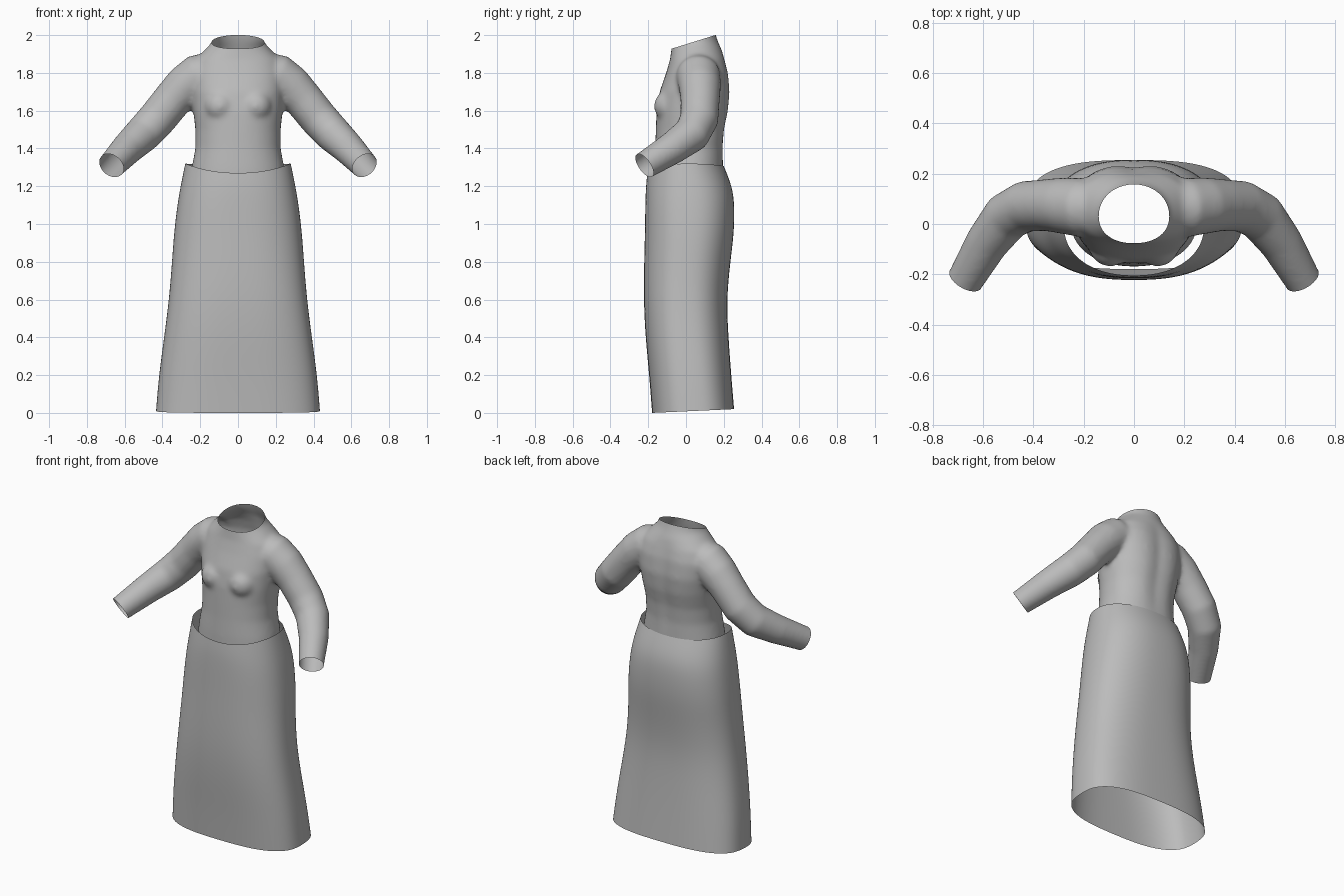
import bpy, bmesh, math
from mathutils import Vector

if "Cube" in bpy.data.objects:
    bpy.data.objects.remove(bpy.data.objects["Cube"])

cloth = bpy.data.materials.new("grey_cloth")
cloth.use_nodes = True
cloth.diffuse_color = (0.5, 0.5, 0.5, 1)
cloth.node_tree.nodes["Principled BSDF"].inputs["Base Color"].default_value = (0.5, 0.5, 0.5, 1)

SEG = 40


def power(v, n):
    return math.copysign(abs(v) ** (2 / n), v)


def oval(z, half_width, front, back, n, groove=0):
    """Rounded-box ring at height z, with an optional hollow along the spine."""
    ring = []
    for i in range(SEG):
        a = 2 * math.pi * i / SEG
        x = half_width * power(math.cos(a), n)
        y = (front + back) / 2 + (back - front) / 2 * power(math.sin(a), n)
        if math.sin(a) > 0:
            y -= groove * math.exp(-(x / 0.05) ** 2)
        ring.append(Vector((x, y, z)))
    return ring


def loft(bm, rings, capped):
    rows = [[bm.verts.new(p) for p in ring] for ring in rings]
    for lo, hi in zip(rows, rows[1:]):
        for i in range(len(lo)):
            j = (i + 1) % len(lo)
            bm.faces.new((lo[i], lo[j], hi[j], hi[i]))
    if capped:
        bm.faces.new(rows[0][::-1])
        bm.faces.new(rows[-1])


def make_object(name, bm):
    bmesh.ops.recalc_face_normals(bm, faces=bm.faces)
    mesh = bpy.data.meshes.new(name)
    bm.to_mesh(mesh)
    bm.free()
    mesh.materials.append(cloth)
    mesh.shade_smooth()
    obj = bpy.data.objects.new(name, mesh)
    bpy.context.scene.collection.objects.link(obj)
    return obj


# Skirt: height, half width, front, back, squareness
skirt_rows = [
    (0.0, .435, -.18, .255, 2.8), (0.2, .42, -.195, .24, 2.7),
    (0.4, .392, -.215, .225, 2.6), (0.6, .366, -.225, .215, 2.5),
    (0.8, .35, -.222, .235, 2.4), (0.95, .34, -.218, .255, 2.4),
    (1.1, .322, -.216, .258, 2.4), (1.2, .305, -.213, .245, 2.3),
    (1.32, .28, -.205, .2, 2.2)]
bm = bmesh.new()
rings = [oval(*row) for row in skirt_rows]
for p in rings[0]:                      # hem rises slightly at the back
    p.z = 0.02 * (p.y + 0.18) / 0.435
for i, p in enumerate(rings[-1]):       # waistband dips at the front
    s = math.sin(2 * math.pi * i / SEG)
    p.z -= (0.05 if s < 0 else 0.012) * s * s
loft(bm, rings, False)
skirt = make_object("skirt", bm)
sub = skirt.modifiers.new("smooth", 'SUBSURF')
sub.levels = sub.render_levels = 2

# Bodice torso: height, half width, front, back, squareness, spine hollow
torso_rows = [
    (1.15, .265, -.17, .2, 2.2, 0), (1.3, .245, -.168, .2, 2.2, .004),
    (1.4, .226, -.163, .2, 2.2, .01), (1.5, .226, -.16, .21, 2.2, .015),
    (1.6, .237, -.156, .23, 2.3, .015), (1.7, .245, -.14, .238, 2.4, .015),
    (1.8, .245, -.105, .228, 2.4, .012), (1.87, .225, -.085, .208, 2.3, .006),
    (1.92, .178, -.078, .19, 2.1, 0), (1.96, .14, -.074, .172, 2, 0),
    (2.0, .13, -.07, .158, 2, 0), (2.08, .128, -.07, .14, 2, 0)]
bm = bmesh.new()
loft(bm, [oval(*row) for row in torso_rows], True)

# Sleeve centre line with radius
sleeve_path = [
    ((.12, .065, 1.82), .095), ((.205, .065, 1.785), .118),
    ((.28, .073, 1.73), .112), ((.345, .075, 1.66), .104),
    ((.43, .07, 1.555), .102), ((.505, .03, 1.475), .098),
    ((.585, -.075, 1.4), .086), ((.67, -.22, 1.31), .073),
    ((.72, -.305, 1.257), .07)]
for side in (-1, 1):
    pts = [Vector((side * c[0], c[1], c[2])) for c, r in sleeve_path]
    rings = []
    for k, (c, r) in enumerate(sleeve_path):
        along = (pts[min(k + 1, len(pts) - 1)] - pts[max(k - 1, 0)]).normalized()
        u = along.cross(Vector((0, 1, 0))).normalized()
        v = along.cross(u)
        rings.append([pts[k] + r * (math.cos(t) * u + math.sin(t) * v)
                      for t in (2 * math.pi * i / SEG for i in range(SEG))])
    loft(bm, rings, True)
    # Bust fullness
    bust = bmesh.ops.create_uvsphere(bm, u_segments=24, v_segments=16, radius=.085)
    bmesh.ops.translate(bm, verts=bust["verts"], vec=(side * .095, -.085, 1.625))

# Fuse torso and sleeves into one soft surface
bodice = make_object("bodice", bm)
remesh = bodice.modifiers.new("fuse", 'REMESH')
remesh.mode = 'VOXEL'
remesh.voxel_size = 0.012
soften = bodice.modifiers.new("soften", 'SMOOTH')
soften.factor = 0.5
soften.iterations = 14
evaluated = bodice.evaluated_get(bpy.context.evaluated_depsgraph_get())
fused = bpy.data.meshes.new_from_object(evaluated)
bodice.modifiers.clear()


def trim(bm, inside, point, normal):
    """Cut an opening, touching only the region chosen by inside."""
    faces = [f for f in bm.faces if inside(f.calc_center_median())]
    edges = {e for f in faces for e in f.edges}
    verts = {v for f in faces for v in f.verts}
    bmesh.ops.bisect_plane(bm, geom=list(verts) + list(edges) + faces,
                           plane_co=point, plane_no=Vector(normal).normalized(),
                           clear_outer=True)


# Open the neck, waist and cuffs
bm = bmesh.new()
bm.from_mesh(fused)
trim(bm, lambda c: c.z > 1.85, (0, -.07, 1.93), (0, -.07, .225))
trim(bm, lambda c: c.z < 1.3 and abs(c.x) < .4, (0, 0, 1.24), (0, 0, -1))
for side in (-1, 1):
    trim(bm, lambda c: c.x * side > .5, (side * .67, -.22, 1.31),
         (side * .085, -.145, -.1))
bm.to_mesh(fused)
bm.free()
bodice.data = fused
if not fused.materials:
    fused.materials.append(cloth)
fused.shade_smooth()
